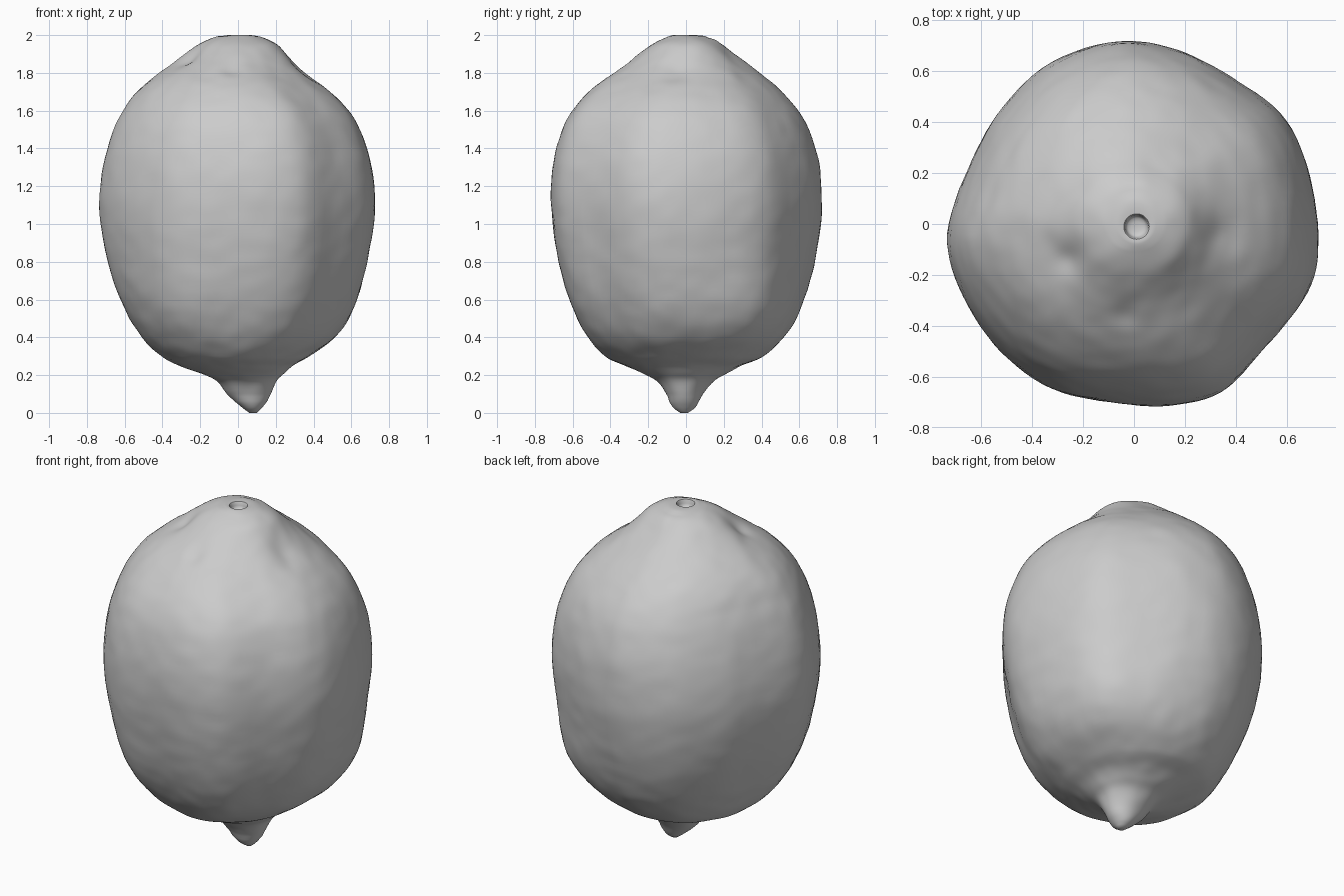
import bpy, bmesh, math
from mathutils import Vector, noise

if "Cube" in bpy.data.objects:
    bpy.data.objects.remove(bpy.data.objects["Cube"], do_unlink=True)

SEGMENTS = 112

# Height, left/right limits in x, front/back limits in y
PROFILE = [
    (0.00, 0.06, 0.10, -0.03, 0.01), (0.03, 0.02, 0.13, -0.07, 0.05),
    (0.10, -0.06, 0.18, -0.11, 0.09), (0.17, -0.11, 0.21, -0.16, 0.15),
    (0.205, -0.18, 0.24, -0.22, 0.21), (0.25, -0.31, 0.29, -0.32, 0.30),
    (0.30, -0.41, 0.38, -0.425, 0.41), (0.40, -0.505, 0.51, -0.52, 0.515),
    (0.55, -0.595, 0.605, -0.60, 0.60), (0.75, -0.675, 0.675, -0.665, 0.665),
    (1.05, -0.735, 0.728, -0.715, 0.715), (1.30, -0.718, 0.715, -0.71, 0.706),
    (1.50, -0.66, 0.65, -0.66, 0.65), (1.60, -0.61, 0.59, -0.605, 0.595),
    (1.70, -0.54, 0.49, -0.515, 0.51), (1.80, -0.42, 0.36, -0.39, 0.39),
    (1.85, -0.34, 0.30, -0.32, 0.325), (1.90, -0.28, 0.26, -0.25, 0.26),
    (1.95, -0.21, 0.21, -0.18, 0.20), (1.985, -0.12, 0.13, -0.11, 0.14),
    (1.998, -0.04, 0.06, -0.06, 0.04), (1.965, -0.03, 0.05, -0.05, 0.03),
    (1.955, -0.01, 0.03, -0.03, 0.01),
]
# Irregular rounded outline of the widest part, counter-clockwise
OUTLINE = [
    (0.727, -0.08), (0.69, 0.20), (0.59, 0.42), (0.39, 0.575), (0.18, 0.685),
    (-0.06, 0.725), (-0.33, 0.64), (-0.53, 0.45), (-0.645, 0.235),
    (-0.73, -0.04), (-0.68, -0.255), (-0.53, -0.49), (-0.33, -0.645),
    (-0.10, -0.70), (0.15, -0.715), (0.355, -0.655), (0.53, -0.47),
    (0.68, -0.275),
]
# Dents around the crown: x, y, width, depth
DENTS = [(-0.25, -0.13, 0.06, 0.025), (-0.03, -0.36, 0.05, 0.015),
         (0.33, -0.04, 0.07, 0.022), (0.08, 0.24, 0.07, 0.012)]
# Swellings of the sides: angle, height, height spread, amount
SWELLS = [(45, 0.45, 0.30, 0.055), (225, 0.45, 0.35, 0.03),
          (135, 1.45, 0.40, -0.018)]


def spline(p0, p1, p2, p3, t):
    """Smooth curve from p1 to p2, with tangents set by point spacing."""
    p0, p1, p2, p3 = (Vector(p) for p in (p0, p1, p2, p3))
    d0, d1, d2 = ((b - a).length for a, b in ((p0, p1), (p1, p2), (p2, p3)))
    m1 = (p2 - p0) * (d1 / (d0 + d1))
    m2 = (p3 - p1) * (d1 / (d1 + d2))
    return (p1 * (2 * t**3 - 3 * t**2 + 1) + m1 * (t**3 - 2 * t**2 + t)
            + p2 * (3 * t**2 - 2 * t**3) + m2 * (t**3 - t**2))


def outline_point(angle):
    """Outline at an angle, scaled to a unit half width."""
    n = len(OUTLINE)
    u = angle / math.tau * n
    i, t = int(u), u - int(u)
    x, y = spline(*(OUTLINE[(i + k) % n] for k in (-1, 0, 1, 2)), t)
    return x / 0.73, y / 0.72


# Rings of the fruit, from the pointed tip to the stem pit
rings = []
last = len(PROFILE) - 1
for i in range(last):
    near = [PROFILE[min(max(i + k, 0), last)] for k in (-1, 0, 1, 2)]
    steps = max(3, round((Vector(near[2]) - Vector(near[1])).length / 0.03))
    rings += [spline(*near, s / steps) for s in range(steps)]
rings.append(Vector(PROFILE[-1]))

# Even out the body curve, leaving the tip and the pit crisp
for _ in range(6):
    rings = [(a + b * 2 + c) / 4 if 0.3 < b[0] < 1.9 else b
             for a, b, c in zip(rings[:1] + rings, rings, rings[1:] + rings[-1:])]

bm = bmesh.new()
loops = []
for z, x0, x1, y0, y1 in rings:
    cx, cy, rx, ry = (x0 + x1) / 2, (y0 + y1) / 2, (x1 - x0) / 2, (y1 - y0) / 2
    blend = min(max((rx - 0.2) / 0.4, 0), 1)
    loop = []
    for s in range(SEGMENTS):
        a = math.tau * s / SEGMENTS
        ox, oy = outline_point(a)
        ox += (math.cos(a - 0.11) - ox) * (1 - blend)
        oy += (math.sin(a - 0.11) - oy) * (1 - blend)
        p = Vector((cx + rx * ox, cy + ry * oy, z))
        # Lopsided swellings of the body
        for angle, height, spread, amount in SWELLS:
            side = max(math.cos(a - math.radians(angle)), 0) ** 6
            grow = blend * amount * side * math.exp(-((z - height) / spread) ** 2)
            p += Vector((ox, oy, 0)) * grow
        # Gentle uneven skin, stronger near the ends
        if rx > 0.1:
            rough = 0.003 + 0.008 * (1 - blend)
            out = Vector((ox, oy, (z - 1) * 0.8)).normalized()
            p += out * rough * noise.noise(p * 5.0)
            p += out * 0.003 * noise.noise(p * 12.0)
        if z > 1.6:
            for dx, dy, w, depth in DENTS:
                d2 = (p.x - dx) ** 2 + (p.y - dy) ** 2
                p.z -= depth * math.exp(-d2 / (w * w))
        loop.append(bm.verts.new(p))
    loops.append(loop)

for a, b in zip(loops, loops[1:]):
    for s in range(SEGMENTS):
        t = (s + 1) % SEGMENTS
        bm.faces.new((a[s], a[t], b[t], b[s]))

# Close the tip and the bottom of the pit
bm.faces.new(loops[0][::-1])
bm.faces.new(loops[-1])
bmesh.ops.recalc_face_normals(bm, faces=bm.faces)

mesh = bpy.data.meshes.new("lemon_fruit")
bm.to_mesh(mesh)
bm.free()
fruit = bpy.data.objects.new("lemon_fruit", mesh)
bpy.context.collection.objects.link(fruit)

# Plain grey skin
skin = bpy.data.materials.new("light_grey")
skin.use_nodes = True
grey = (0.6, 0.6, 0.6, 1)
skin.diffuse_color = grey
skin.node_tree.nodes["Principled BSDF"].inputs["Base Color"].default_value = grey
mesh.materials.append(skin)

bpy.context.view_layer.objects.active = fruit
fruit.select_set(True)
bpy.ops.object.shade_smooth_by_angle(angle=math.radians(50))
